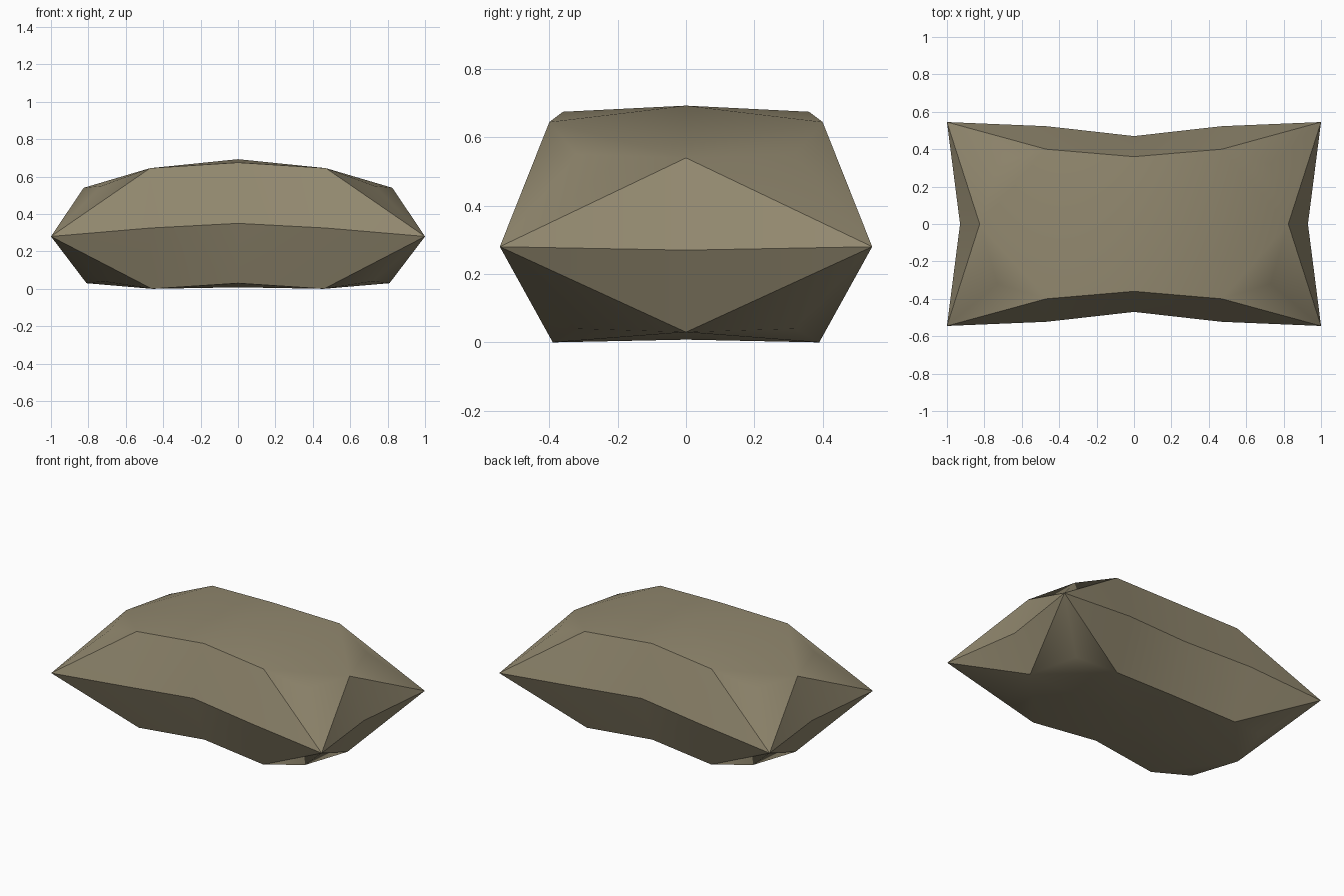
import bpy, bmesh, math

if "Cube" in bpy.data.objects:
    bpy.data.objects.remove(bpy.data.objects["Cube"])

# Quarter profile rings: side middle, corner, long-edge quarter, long-edge middle
bottom = [(.81, 0, .03), (.72, .32, .04), (.46, .39, 0), (0, .355, .03)]
rim = [(.93, 0, .27), (1, .545, .28), (.47, .523, .325), (0, .47, .35)]
top = [(.825, 0, .54), (.73, .32, .55), (.47, .4, .645), (0, .36, .675)]

bm = bmesh.new()
b, r, t = [[bm.verts.new(p) for p in ring] for ring in (bottom, rim, top)]


def shell(outer, cap, centre_z, flip):
    """Sloped wall from the rim to a cap, then the cap fanned to its centre."""
    c = bm.verts.new((0, 0, centre_z))
    tris = [
        (outer[0], outer[1], cap[0]), (outer[1], cap[1], cap[0]),
        (outer[1], cap[2], cap[1]), (outer[1], outer[2], cap[2]),
        (outer[2], outer[3], cap[3]), (outer[2], cap[3], cap[2]),
        (cap[0], cap[1], cap[2]), (cap[0], cap[2], c), (cap[2], cap[3], c),
    ]
    for tri in tris:
        bm.faces.new(tri[::-1] if flip else tri)


shell(r, t, .693, False)
shell(r, b, .008, True)

mesh = bpy.data.meshes.new("stone_block")
bm.to_mesh(mesh)
bm.free()
obj = bpy.data.objects.new("stone_block", mesh)
bpy.context.collection.objects.link(obj)
bpy.context.view_layer.objects.active = obj
obj.select_set(True)

# Mirror the quarter to all four corners
mirror = obj.modifiers.new("mirror", 'MIRROR')
mirror.use_axis = (True, True, False)
bpy.ops.object.modifier_apply(modifier=mirror.name)
bpy.ops.object.shade_smooth_by_angle(angle=math.radians(30))

# Stone colour
mat = bpy.data.materials.new("khaki stone")
mat.diffuse_color = (.29, .25, .16, 1)
mat.use_nodes = True
mat.node_tree.nodes["Principled BSDF"].inputs["Base Color"].default_value = mat.diffuse_color
obj.data.materials.append(mat)
